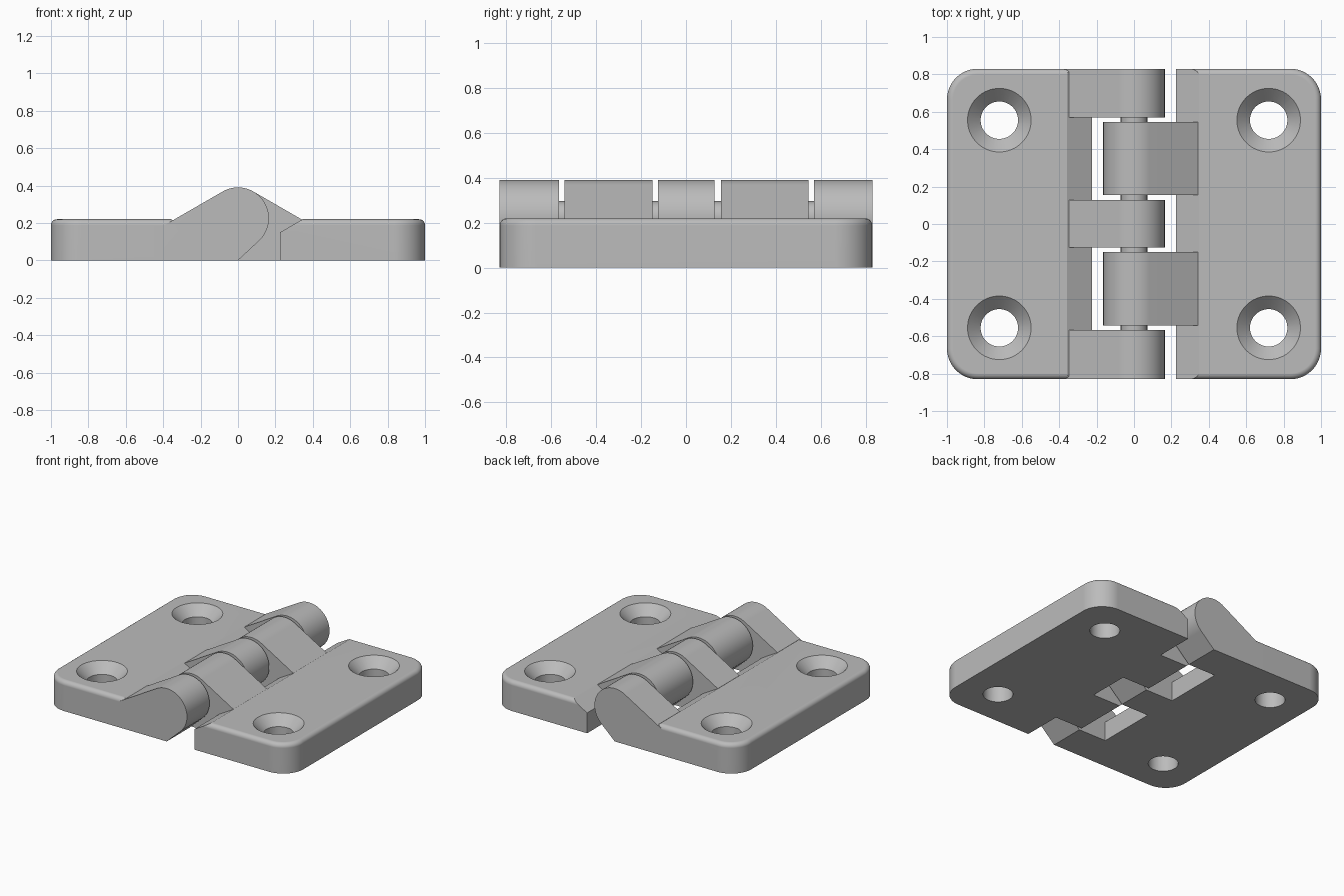
import bpy, bmesh
from math import sin, cos, pi, radians, tan
from mathutils import Matrix, Vector

cube = bpy.data.objects.get("Cube")
if cube:
    bpy.data.objects.remove(cube)

# Main sizes
HALF_Y, PLATE_H = 0.83, 0.22
AXIS_Z, BARREL_R, PIN_R = 0.225, 0.165, 0.071
SLOPE = tan(radians(30))

grey = bpy.data.materials.new("satin grey")
grey.use_nodes = True
color = (0.5, 0.5, 0.5, 1)
grey.diffuse_color = color
grey.node_tree.nodes["Principled BSDF"].inputs["Base Color"].default_value = color


def to_object(bm, name):
    bmesh.ops.recalc_face_normals(bm, faces=bm.faces[:])
    mesh = bpy.data.meshes.new(name)
    bm.to_mesh(mesh)
    bm.free()
    mesh.materials.append(grey)
    obj = bpy.data.objects.new(name, mesh)
    bpy.context.collection.objects.link(obj)
    return obj


def extrude(bm, points, offset):
    """Extrude a closed outline along an offset vector and return the end face."""
    face = bm.faces.new([bm.verts.new(p) for p in points])
    ret = bmesh.ops.extrude_face_region(bm, geom=[face], use_keep_orig=True)
    verts = [g for g in ret["geom"] if isinstance(g, bmesh.types.BMVert)]
    bmesh.ops.translate(bm, verts=verts, vec=offset)
    return next(g for g in ret["geom"] if isinstance(g, bmesh.types.BMFace))


def prism(profile, side, spans, name):
    """Side profile in x and z, swept along each y span."""
    bm = bmesh.new()
    for y0, y1 in spans:
        extrude(bm, [(side * x, y0, z) for x, z in profile], Vector((0, y1 - y0, 0)))
    return to_object(bm, name)


def combine(target, tool, operation):
    mod = target.modifiers.new(operation, 'BOOLEAN')
    mod.operation, mod.solver, mod.object = operation, 'EXACT', tool
    bpy.context.view_layer.objects.active = target
    bpy.ops.object.modifier_apply(modifier=mod.name)
    bpy.data.objects.remove(tool)


def smooth(obj):
    bpy.ops.object.select_all(action='DESELECT')
    obj.select_set(True)
    bpy.context.view_layer.objects.active = obj
    bpy.ops.object.shade_smooth_by_angle(angle=radians(22))
    mod = obj.modifiers.new("even shading", 'WEIGHTED_NORMAL')
    mod.keep_sharp = True


def hole_cutter(side, r1, r2, z0, z1):
    bm = bmesh.new()
    for y in (-0.555, 0.555):
        place = Matrix.Translation((side * 0.72, y, (z0 + z1) / 2))
        bmesh.ops.create_cone(bm, cap_ends=True, segments=64, radius1=r1,
                              radius2=r2, depth=z1 - z0, matrix=place)
    return to_object(bm, "hole_cutter")


def arc(cx, cy, r, a0, a1, n):
    angles = [radians(a0 + (a1 - a0) * i / n) for i in range(n + 1)]
    return [(cx + r * cos(a), cy + r * sin(a)) for a in angles]


def make_leaf(name, side, spans, relief_z):
    # Plate with rounded outer corners and a rounded top edge
    r = 0.165
    outline = [(0, -HALF_Y), (0, HALF_Y)]
    outline += arc(-1 + r, HALF_Y - r, r, 90, 180, 16)
    outline += arc(-1 + r, -HALF_Y + r, r, 180, 270, 16)
    bm = bmesh.new()
    top = extrude(bm, [(-side * x, y, 0) for x, y in outline], Vector((0, 0, PLATE_H)))
    bmesh.ops.bevel(bm, geom=top.edges[:], offset=0.032, segments=6,
                    profile=0.5, affect='EDGES')
    leaf = to_object(bm, name)

    # Sloped relief beside the barrel
    relief = [(0.225, -0.1), (0.225, relief_z), (0.525, relief_z + 0.3 * SLOPE),
              (-0.2, relief_z + 0.3 * SLOPE), (-0.2, -0.1)]
    combine(leaf, prism(relief, side, [(-1, 1)], "relief_cutter"), 'DIFFERENCE')

    # Knuckles: barrel with a sloped back and a slanted underside
    barrel = arc(0, AXIS_Z, BARREL_R, 60, 227.2, 40)
    x, z = barrel[0]
    foot = 0.4
    knuckle = [(foot, z - (foot - x) * SLOPE)] + barrel + [(0, 0), (foot, 0)]
    combine(leaf, prism(knuckle, side, spans, "knuckles"), 'UNION')

    # Countersunk screw holes
    combine(leaf, hole_cutter(side, 0.1, 0.1, -0.1, 0.4), 'DIFFERENCE')
    combine(leaf, hole_cutter(side, 0.09, 0.19, 0.14, 0.24), 'DIFFERENCE')
    smooth(leaf)


make_leaf("right_leaf", -1, [(-HALF_Y, -0.567), (-0.125, 0.128), (0.57, HALF_Y)], 0.143)
make_leaf("left_leaf", 1, [(-0.542, -0.15), (0.155, 0.545)], 0.15)

# Hinge pin
bm = bmesh.new()
turn = Matrix.Translation((0, 0, AXIS_Z)) @ Matrix.Rotation(pi / 2, 4, 'X')
bmesh.ops.create_cone(bm, cap_ends=True, segments=48, radius1=PIN_R,
                      radius2=PIN_R, depth=1.4, matrix=turn)
smooth(to_object(bm, "hinge_pin"))
